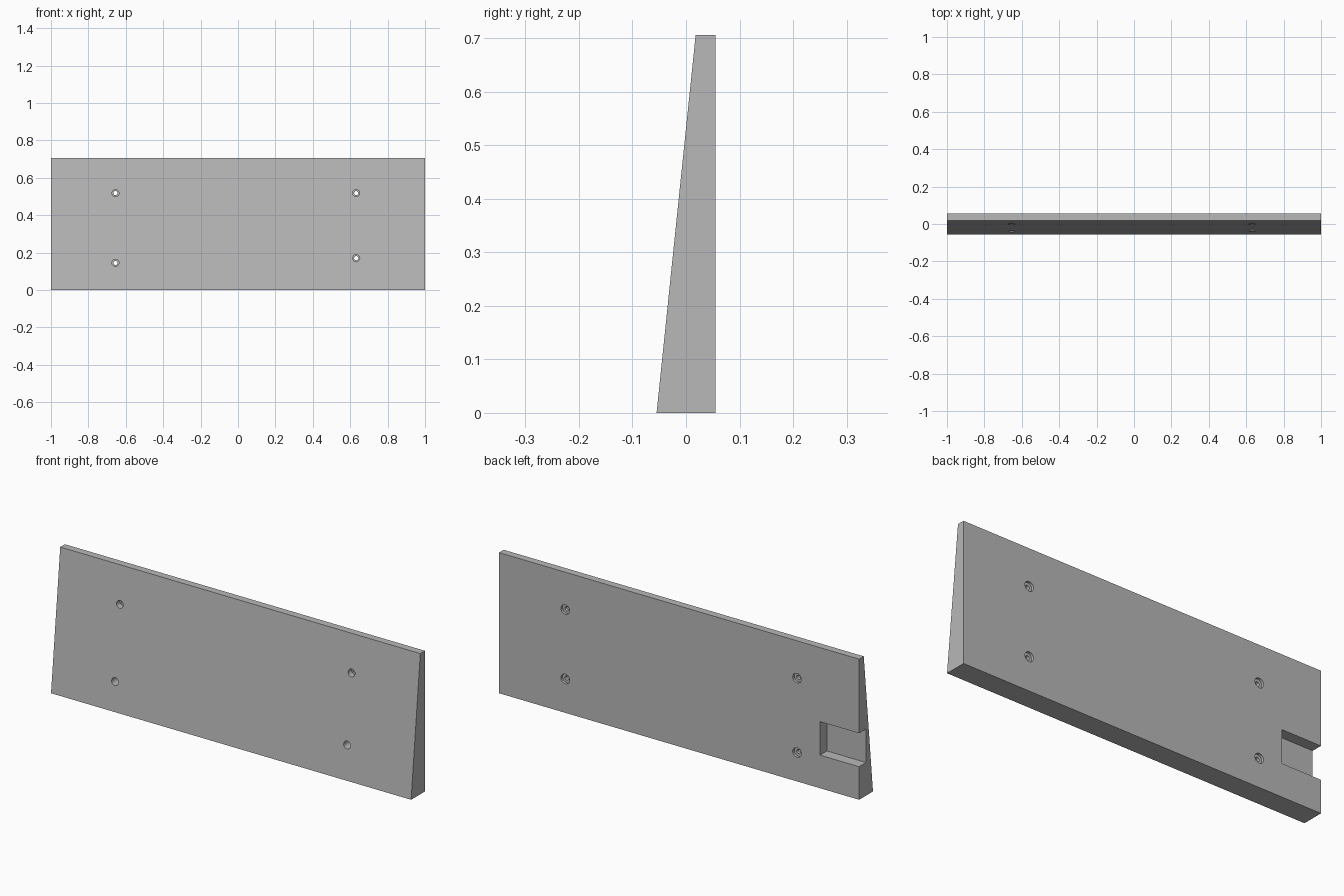
import bpy, bmesh, math
from mathutils import Matrix

cube = bpy.data.objects.get("Cube")
if cube:
    bpy.data.objects.remove(cube, do_unlink=True)

grey = bpy.data.materials.new("mid grey")
grey.use_nodes = True
colour = (0.48, 0.48, 0.48, 1)
grey.diffuse_color = colour
grey.node_tree.nodes["Principled BSDF"].inputs["Base Color"].default_value = colour


def make_object(name, bm):
    bmesh.ops.recalc_face_normals(bm, faces=bm.faces[:])
    mesh = bpy.data.meshes.new(name)
    bm.to_mesh(mesh)
    bm.free()
    mesh.materials.append(grey)
    obj = bpy.data.objects.new(name, mesh)
    bpy.context.collection.objects.link(obj)
    return obj


def cut(target, cutter):
    mod = target.modifiers.new(cutter.name, "BOOLEAN")
    mod.operation = "DIFFERENCE"
    mod.solver = "EXACT"
    mod.object = cutter
    cutter.hide_render = True
    cutter.hide_viewport = True


# Tapered panel: side profile in (y, z), extruded along x
bm = bmesh.new()
profile = [(-0.055, 0), (0.055, 0), (0.055, 0.706), (0.018, 0.706)]
face = bm.faces.new([bm.verts.new((-1, y, z)) for y, z in profile])
side = bmesh.ops.extrude_face_region(bm, geom=[face])["geom"]
bmesh.ops.translate(bm, vec=(2, 0, 0),
                    verts=[v for v in side if isinstance(v, bmesh.types.BMVert)])
panel = make_object("wedge_panel", bm)

# Open pocket in the rear face, at the -x end
x0, x1, y0, y1, z0, z1 = -1.1, -0.783, 0.0, 0.1, 0.166, 0.334
bm = bmesh.new()
bmesh.ops.create_cube(bm, size=1, matrix=Matrix.LocRotScale(
    ((x0 + x1) / 2, (y0 + y1) / 2, (z0 + z1) / 2), None,
    (x1 - x0, y1 - y0, z1 - z0)))
cut(panel, make_object("pocket_cutter", bm))

# Stepped screw holes: wide at both faces, narrow through the web
steps = [(0, 0.1), (0.024, 0.1), (0.024, 0.042), (0.011, 0.042),
         (0.011, 0.026), (0.019, 0.026), (0.019, -0.1), (0, -0.1)]
for i, (x, z) in enumerate([(-0.655, 0.145), (-0.655, 0.518),
                            (0.632, 0.17), (0.632, 0.518)]):
    bm = bmesh.new()
    verts = [bm.verts.new((x + r, y, z)) for r, y in steps]
    edges = [bm.edges.new(pair) for pair in zip(verts, verts[1:])]
    bmesh.ops.spin(bm, geom=verts + edges, cent=(x, 0, z), axis=(0, 1, 0),
                   angle=math.tau, steps=24, use_merge=True)
    bmesh.ops.remove_doubles(bm, verts=bm.verts[:], dist=0.0001)
    cut(panel, make_object(f"screw_hole_cutter_{i + 1}", bm))

# Bake the cuts and tidy shading
bpy.ops.object.select_all(action="DESELECT")
panel.select_set(True)
bpy.context.view_layer.objects.active = panel
for mod in list(panel.modifiers):
    bpy.ops.object.modifier_apply(modifier=mod.name)
for obj in list(bpy.data.objects):
    if "cutter" in obj.name:
        bpy.data.objects.remove(obj, do_unlink=True)
bpy.ops.object.shade_smooth_by_angle(angle=math.radians(30))
